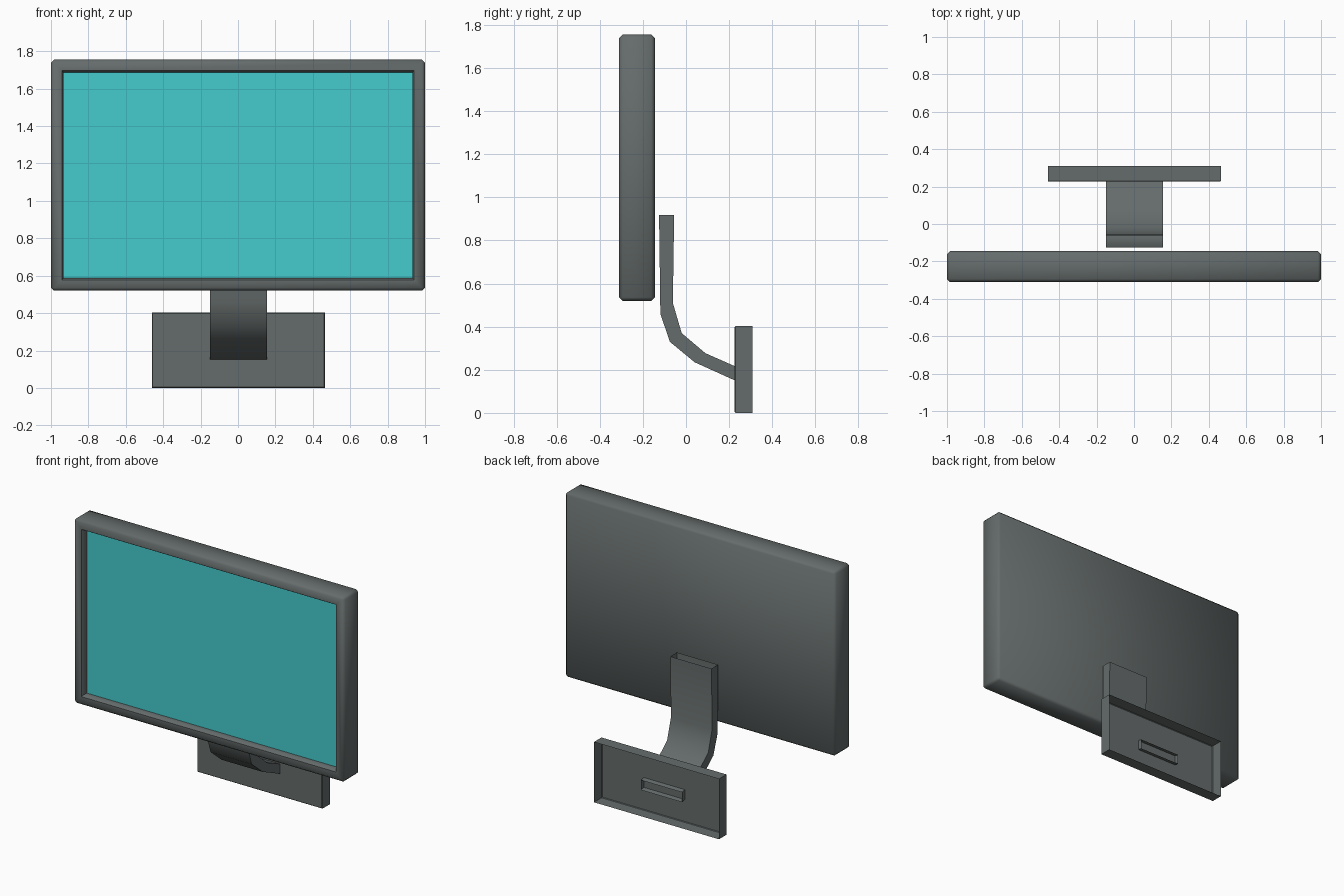
import bpy, bmesh, math
from mathutils import Vector

if "Cube" in bpy.data.objects:
    bpy.data.objects.remove(bpy.data.objects["Cube"])


def material(name, rgb):
    m = bpy.data.materials.new(name)
    m.diffuse_color = (*rgb, 1)
    m.use_nodes = True
    m.node_tree.nodes["Principled BSDF"].inputs["Base Color"].default_value = m.diffuse_color
    return m


casing = material("dark_casing", (0.13, 0.15, 0.148))
glow = material("cyan_screen", (0.06, 0.60, 0.61))


def finish(bm, name, mats, angle=None):
    me = bpy.data.meshes.new(name)
    bm.to_mesh(me)
    bm.free()
    ob = bpy.data.objects.new(name, me)
    bpy.context.collection.objects.link(ob)
    for m in mats:
        me.materials.append(m)
    if angle:
        bpy.ops.object.select_all(action='DESELECT')
        ob.select_set(True)
        bpy.context.view_layer.objects.active = ob
        bpy.ops.object.shade_smooth_by_angle(angle=math.radians(angle))
    return ob


def box(lo, hi):
    bm = bmesh.new()
    bmesh.ops.create_cube(bm, size=1)
    for v in bm.verts:
        v.co = [(lo[i] + hi[i]) / 2 + v.co[i] * (hi[i] - lo[i]) for i in range(3)]
    return bm


def face_toward(bm, direction):
    bm.normal_update()
    faces = [f for f in bm.faces if f.normal.dot(Vector(direction)) > 0.99]
    return max(faces, key=lambda f: f.calc_area())


# Monitor: chamfered slab, front inset to a bezel and pushed in for the screen
bm = box((-1, -0.31, 0.52), (1, -0.145, 1.755))
bmesh.ops.bevel(bm, geom=bm.edges[:], offset=0.016, segments=1, affect='EDGES')
front = face_toward(bm, (0, -1, 0))
bmesh.ops.inset_region(bm, faces=[front], thickness=0.06)
bmesh.ops.inset_region(bm, faces=[front], thickness=0.013, depth=-0.015)
ring = bmesh.ops.extrude_discrete_faces(bm, faces=[front])
screen = ring["faces"][0]
for v in screen.verts:
    v.co.y += 0.03
screen.material_index = 1
finish(bm, "monitor", [casing, glow], 50)

# Wall plate: shallow tray, open at the back
bm = box((-0.46, 0.226, 0), (0.464, 0.309, 0.403))
bmesh.ops.delete(bm, geom=[face_toward(bm, (0, 1, 0))], context='FACES_ONLY')
rim = [e for e in bm.edges if all(v.co.y < 0.25 for v in e.verts)]
bmesh.ops.bevel(bm, geom=rim, offset=0.004, segments=1, affect='EDGES')
finish(bm, "wall_plate", [casing])

# Support arm: bent rectangular tube, open at both ends
outer = [(-0.125, 0.918), (-0.119, 0.46), (-0.075, 0.33), (0.04, 0.235), (0.226, 0.151), (0.257, 0.145)]
inner = [(-0.055, 0.918), (-0.061, 0.51), (-0.02, 0.37), (0.09, 0.277), (0.226, 0.217), (0.257, 0.211)]
bm = bmesh.new()
loops = [[bm.verts.new((x, *p)) for x, p in
          ((-0.15, o), (0.154, o), (0.154, i), (-0.15, i))]
         for o, i in zip(outer, inner)]
for a, b in zip(loops, loops[1:]):
    for k in range(4):
        n = (k + 1) % 4
        bm.faces.new((a[k], a[n], b[n], b[k]))
bmesh.ops.recalc_face_normals(bm, faces=bm.faces[:])
finish(bm, "support_arm", [casing], 50)
